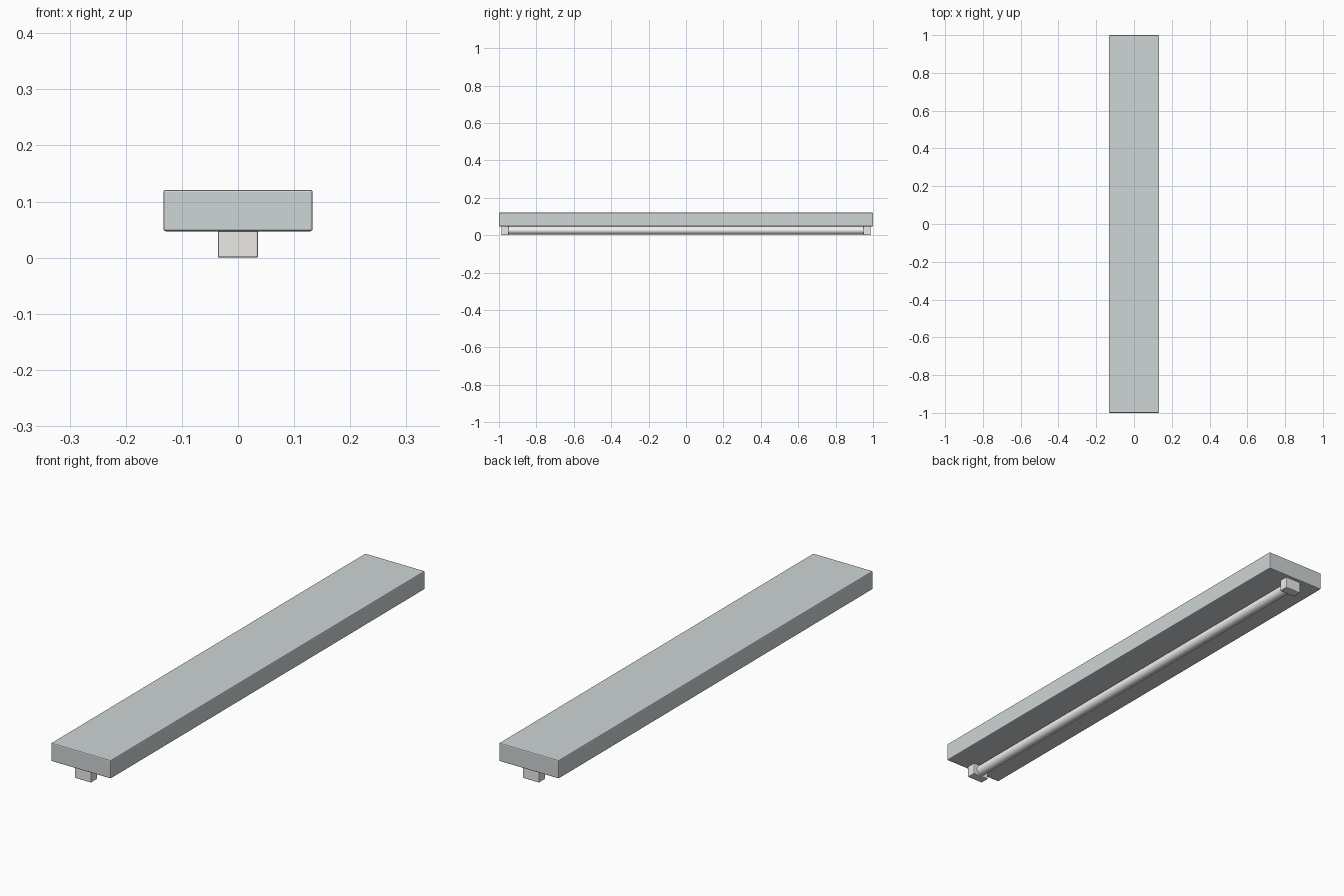
import bpy
import math

if "Cube" in bpy.data.objects:
    bpy.data.objects.remove(bpy.data.objects["Cube"])


def material(name, color):
    m = bpy.data.materials.new(name)
    m.diffuse_color = color
    m.use_nodes = True
    m.node_tree.nodes["Principled BSDF"].inputs["Base Color"].default_value = m.diffuse_color
    return m


def box(name, x, y, z, bevel, mat):
    """Bevelled box from (min, max) pairs."""
    ranges = (x, y, z)
    bpy.ops.mesh.primitive_cube_add(size=1, location=[(a + b) / 2 for a, b in ranges])
    ob = bpy.context.object
    ob.name = name
    ob.scale = [b - a for a, b in ranges]
    bpy.ops.object.transform_apply(location=False, rotation=False, scale=True)
    mod = ob.modifiers.new("edge_bevel", 'BEVEL')
    mod.width = bevel
    mod.segments = 2
    ob.data.materials.append(mat)
    return ob


grey = material("housing_grey", (0.62, 0.66, 0.67, 1))
cream = material("socket_cream", (0.83, 0.82, 0.79, 1))
white = material("tube_white", (0.9, 0.88, 0.86, 1))

# Long ceiling housing
box("housing", (-0.133, 0.133), (-1, 1), (0.047, 0.121), 0.004, grey)

# Tube sockets at both ends
for name, s in (("front_socket", -1), ("back_socket", 1)):
    box(name, (-0.036, 0.036), sorted((s * 0.948, s * 0.987)), (0, 0.049), 0.003, cream)

# Fluorescent tube between the sockets
bpy.ops.mesh.primitive_cylinder_add(vertices=32, radius=0.021, depth=1.91,
                                    location=(0, 0, 0.026),
                                    rotation=(math.pi / 2, 0, 0))
tube = bpy.context.object
tube.name = "tube"
tube.data.materials.append(white)
bpy.ops.object.shade_smooth_by_angle()
